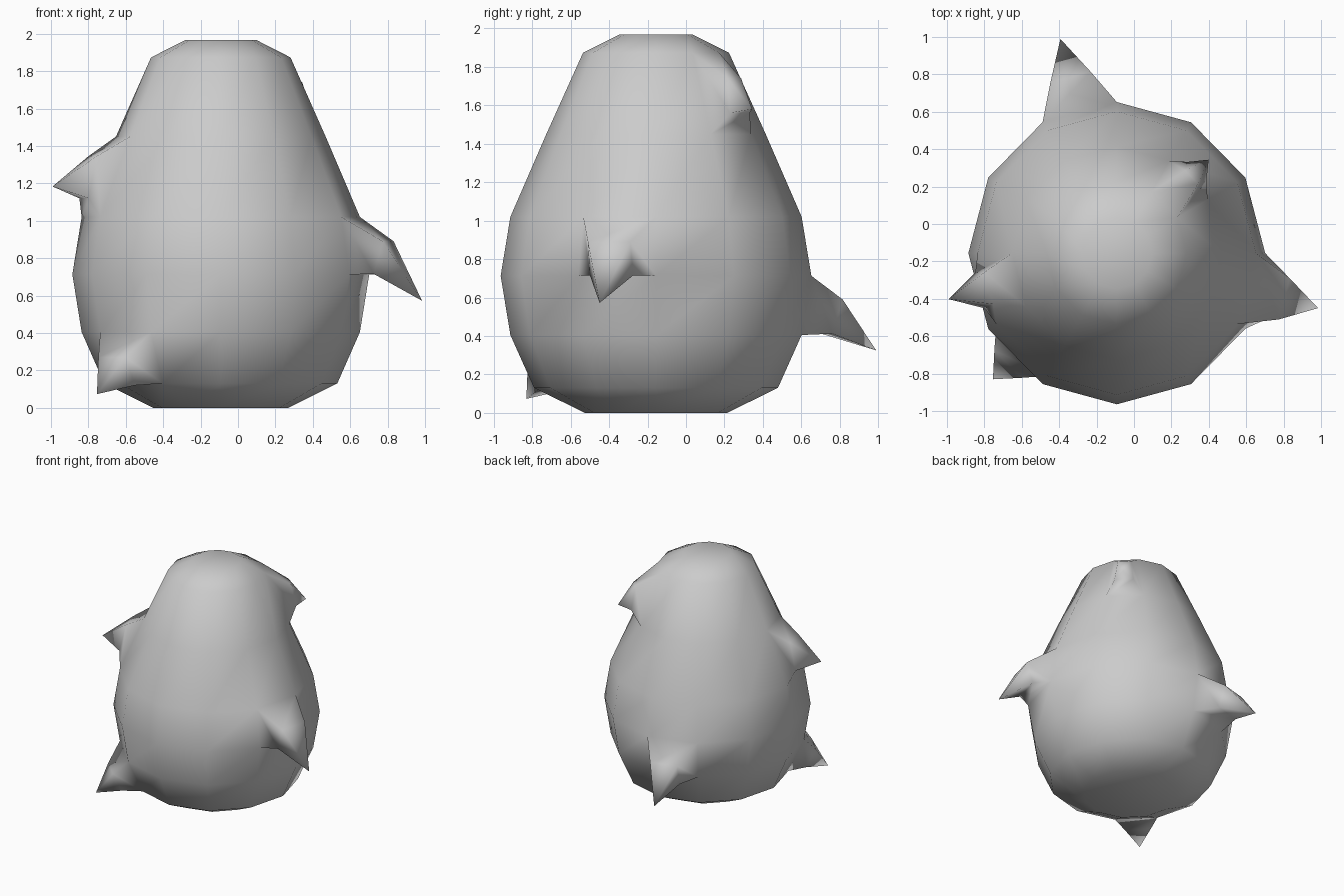
import bpy, bmesh
from math import radians, cos, sin

if "Cube" in bpy.data.objects:
    bpy.data.objects.remove(bpy.data.objects["Cube"])

SIDES = 12
CX, CY = -0.092, -0.156

# body profile: (radius, height), bottom to top
PROFILE = [(0.366, 0.0), (0.628, 0.13), (0.75, 0.405), (0.80, 0.713),
           (0.75, 1.02), (0.565, 1.45), (0.376, 1.873), (0.19, 1.967)]

# spikes: side index, band index, then (reach, half width, z) of the upper and
# lower middle edges, then (reach, z) of the tip
SPIKES = [
    (11, 3, (0.934, 0.113, 0.89), (0.885, 0.115, 0.715), (1.123, 0.572)),
    (6, 4, (0.715, 0.087, 1.345), (0.763, 0.098, 1.12), (0.939, 1.183)),
    (3, 2, (0.965, 0.112, 0.59), (0.91, 0.11, 0.412), (1.174, 0.325)),
    (7, 1, (0.83, 0.103, 0.27), (0.755, 0.10, 0.12), (0.944, 0.073)),
    (1, 5, (0.57, 0.05, 1.74), (0.61, 0.073, 1.56), (0.70, 1.58)),
]


def point(bm, angle, reach, side, z):
    """Vertex at a distance along a direction from the body axis."""
    x = reach * cos(angle) - side * sin(angle)
    y = reach * sin(angle) + side * cos(angle)
    return bm.verts.new((CX + x * 0.992, CY + y * 1.01, z))


bm = bmesh.new()
step = radians(360 / SIDES)
rings = [[point(bm, i * step, r, 0, z) for i in range(SIDES)] for r, z in PROFILE]

# body: caps and side quads, leaving the spike bases open
bm.faces.new(rings[0][::-1])
bm.faces.new(rings[-1])
bases = {(s[0], s[1]) for s in SPIKES}
for b in range(len(rings) - 1):
    for i in range(SIDES):
        if (i, b) not in bases:
            j = (i + 1) % SIDES
            bm.faces.new((rings[b][i], rings[b][j], rings[b + 1][j], rings[b + 1][i]))

# spikes: tapered sleeve closed to a drooping tip
for i, b, up, low, tip in SPIKES:
    a, j = (i + 0.5) * step, (i + 1) % SIDES
    base = [rings[b][i], rings[b][j], rings[b + 1][j], rings[b + 1][i]]
    mid = [point(bm, a, low[0], -low[1], low[2]), point(bm, a, low[0], low[1], low[2]),
           point(bm, a, up[0], up[1], up[2]), point(bm, a, up[0], -up[1], up[2])]
    end = point(bm, a, tip[0], 0, tip[1])
    for k in range(4):
        n = (k + 1) % 4
        bm.faces.new((base[k], base[n], mid[n], mid[k]))
        bm.faces.new((mid[k], mid[n], end))

bmesh.ops.recalc_face_normals(bm, faces=bm.faces[:])
for f in bm.faces:
    f.smooth = True

mesh = bpy.data.meshes.new("spiked_body")
bm.to_mesh(mesh)
bm.free()
body = bpy.data.objects.new("spiked_body", mesh)
bpy.context.collection.objects.link(body)
